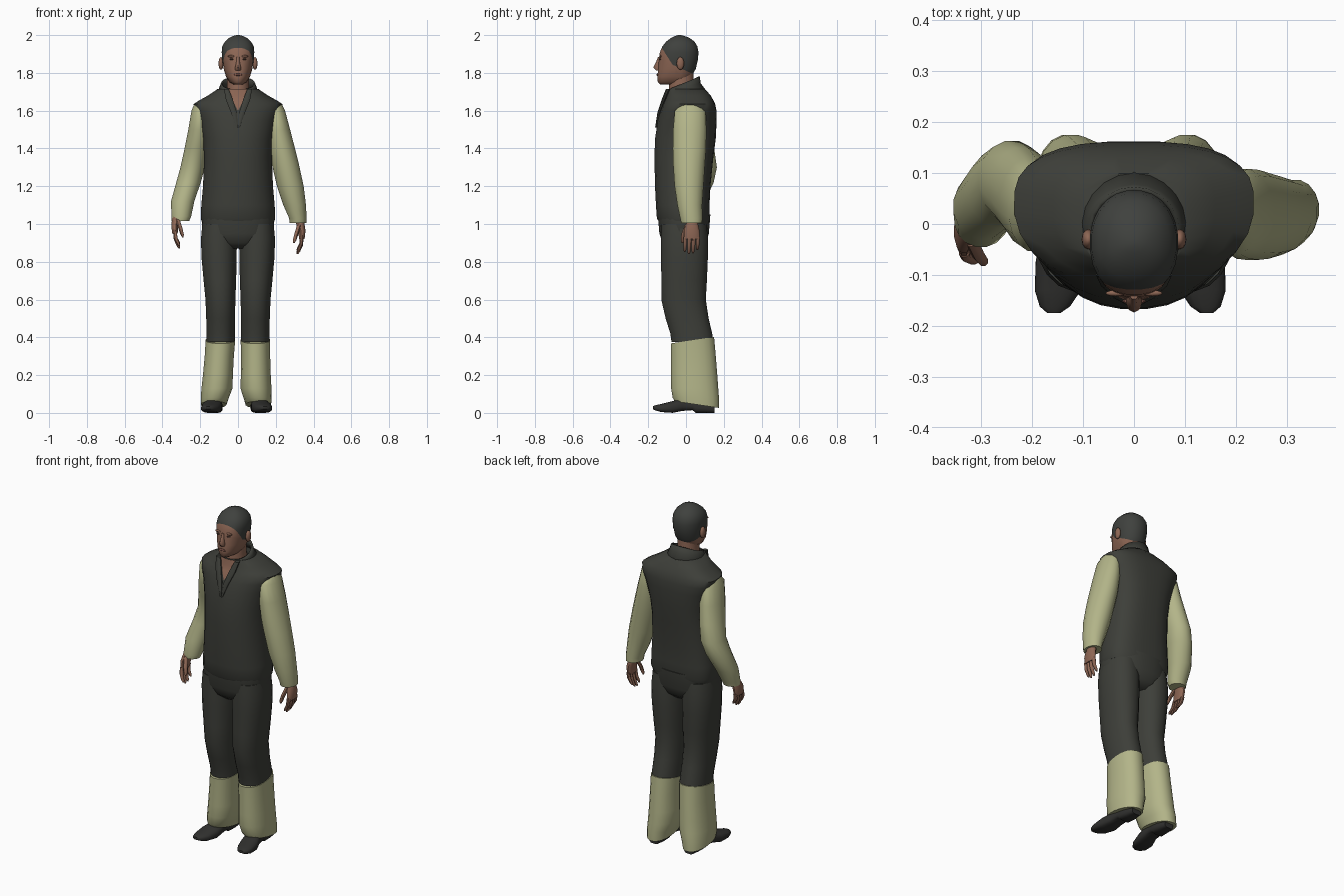
import bpy, bmesh, math
from mathutils import Vector


def material(name, rgb):
    m = bpy.data.materials.new(name)
    m.diffuse_color = (*rgb, 1)
    return m


DARK = material("charcoal cloth", (0.047, 0.049, 0.041))
OLIVE = material("pale olive cloth", (0.45, 0.46, 0.25))
SKIN = material("skin", (0.27, 0.135, 0.09))
HAIR = material("dark hair", (0.05, 0.053, 0.048))
SHOE = material("dark leather", (0.03, 0.03, 0.028))
LIP = material("lip", (0.2, 0.085, 0.065))
EYE = material("eye", (0.07, 0.04, 0.03))


def finish(name, bm, *mats):
    bmesh.ops.recalc_face_normals(bm, faces=bm.faces)
    me = bpy.data.meshes.new(name)
    bm.to_mesh(me)
    bm.free()
    ob = bpy.data.objects.new(name, me)
    bpy.context.collection.objects.link(ob)
    for m in mats:
        me.materials.append(m)
    bpy.ops.object.select_all(action='DESELECT')
    ob.select_set(True)
    bpy.context.view_layer.objects.active = ob
    bpy.ops.object.shade_smooth_by_angle(angle=math.radians(45))
    return ob


def loft_bm(rings, n=20, pf=2.0, pb=2.0, along_y=False):
    """Rings (cx, cy, z, rx, front radius[, back radius]); pf/pb square the front/back half."""
    bm = bmesh.new()
    loops = []
    for r in rings:
        cx, cy, z, rx, rf = r[:5]
        rb = r[5] if len(r) > 5 else rf
        loop = []
        for i in range(n):
            a = 2 * math.pi * (i + 0.5) / n
            c, s = math.cos(a), math.sin(a)
            e = 2 / (pb if s > 0 else pf)
            u = rx * math.copysign(abs(c) ** e, c)
            v = (rb if s > 0 else rf) * math.copysign(abs(s) ** e, s)
            loop.append(bm.verts.new((cx + u, cy, z + v) if along_y else (cx + u, cy + v, z)))
        loops.append(loop)
    for a, b in zip(loops, loops[1:]):
        for i in range(n):
            j = (i + 1) % n
            bm.faces.new((a[i], a[j], b[j], b[i]))
    bm.faces.new(loops[0])
    bm.faces.new(loops[-1])
    return bm


def loft(name, rings, mat, **kw):
    return finish(name, loft_bm(rings, **kw), mat)


def blob(name, loc, size, mat):
    bm = bmesh.new()
    bmesh.ops.create_uvsphere(bm, u_segments=12, v_segments=8, radius=1)
    for v in bm.verts:
        v.co = Vector(loc) + Vector(size) * v.co
    return finish(name, bm, mat)


def cut(bm, faces, point, normal):
    geom = list(faces)
    geom += list({e for f in geom for e in f.edges}) + list({v for f in geom for v in f.verts})
    bmesh.ops.bisect_plane(bm, geom=geom, plane_co=point, plane_no=normal)


# Vest, with a skin-coloured V cut into the chest
bm = loft_bm([(0, y, z, rx, y - f, b - y) for z, rx, y, f, b in (
    (1.00, .188, 0, -.138, .115), (1.03, .198, 0, -.155, .125), (1.10, .195, 0, -.16, .125),
    (1.20, .186, 0, -.165, .13), (1.35, .18, 0, -.168, .145), (1.45, .186, .01, -.165, .158),
    (1.55, .21, .03, -.15, .163), (1.60, .23, .04, -.135, .162), (1.635, .236, .04, -.122, .155),
    (1.655, .205, .04, -.112, .145), (1.68, .16, .03, -.105, .132), (1.715, .108, .01, -.1, .10))],
    n=28, pf=2.2, pb=2.8)
for s in (-1, 1):
    front = [f for f in bm.faces if f.calc_center_median().y < -.05 and f.calc_center_median().z > 1.5]
    cut(bm, front, (0, 0, 1.6), (s, 0, -.53))
for f in bm.faces:
    c = f.calc_center_median()
    f.material_index = int(c.y < -.05 and abs(c.x) < .53 * (c.z - 1.6))
finish("vest", bm, DARK, SKIN)

# Standing collar, open at the front
bm = bmesh.new()
rows = []
for i in range(19):
    t = math.radians(-150 + 300 * i / 18)
    s, c = math.sin(t), math.cos(t)
    rows.append([bm.verts.new(p) for p in ((.116 * s, .115 * c, 1.675 + .02 * c),
                                           (.098 * s, -.01 + .088 * c, 1.725 + .02 * c),
                                           (.09 * s, -.015 + .088 * c, 1.745 + .036 * c))])
for a, b in zip(rows, rows[1:]):
    for k in (0, 1):
        bm.faces.new((a[k], b[k], b[k + 1], a[k + 1]))
collar = finish("collar", bm, DARK)
collar.modifiers.new("thickness", 'SOLIDIFY').thickness = .01
for s in (-1, 1):
    loft("lapel", [(s * .062, -.095, 1.715, .014, .012), (s * .046, -.118, 1.66, .02, .011),
                   (s * .022, -.143, 1.59, .017, .009), (s * .004, -.158, 1.51, .004, .006)], DARK, n=8)

# Hips and legs
loft("trouser_seat", [(0, -.01, 1.05, .188, .14), (0, -.01, .95, .194, .132), (0, -.01, .9, .16, .115),
                      (0, -.01, .87, .08, .08)], DARK, n=24, pf=2.4, pb=2.4)
for s in (-1, 1):
    out = .025 if s < 0 else .004
    loft("trouser_leg", [(s * x, y, z, rx, ry) for x, y, z, rx, ry in (
        (.1, -.01, 1.0, .09, .12), (.101, -.008, .92, .096, .126), (.1, -.008, .82, .094, .125),
        (.096, -.01, .7, .087, .122), (.093, -.013, .6, .08, .119), (.092, .006, .5, .077, .115),
        (.092, .028, .42, .076, .112), (.092, .034, .375, .076, .112))], DARK, pf=2.2, pb=2.2)
    # Pale lower leg, upper edge higher at the back
    bm = loft_bm([(s * (x + out * (.4 - z) / .35), y, z, rx, ry) for x, y, z, rx, ry in (
        (.092, .034, .385, .079, .116), (.092, .039, .3, .078, .12), (.092, .043, .2, .08, .124),
        (.092, .046, .13, .083, .126), (.1, .052, .08, .075, .124), (.104, .058, .045, .068, .118))],
        pf=2.2, pb=2.2)
    for v in bm.verts:
        if v.co.z > .38:
            v.co.z += (v.co.y - .034) * .15
        elif v.co.z < .06:
            v.co.z -= (v.co.y - .05) * .15
    finish("lower_leg", bm, OLIVE)
    # Shoe, lofted from heel to toe
    out *= .7
    loft("shoe", [(s * (x + out), y, (lo + hi) / 2, w, (hi - lo) / 2) for x, y, w, lo, hi in (
        (.105, .15, .03, .0, .05), (.105, .1, .042, .0, .07), (.107, .05, .042, .0, .08),
        (.108, .035, .04, .014, .08), (.112, -.02, .045, .01, .078), (.122, -.07, .054, .0, .063),
        (.132, -.13, .046, .004, .048), (.138, -.162, .03, .013, .041), (.14, -.175, .013, .02, .035))],
        SHOE, n=16, pf=3.5, pb=2.2, along_y=True)

# Sleeves: straight on the right, elbow pushed back on the left
loft("right_sleeve", [(.203, .03, 1.637, .028, .05), (.2, .022, 1.6, .05, .083), (.214, .02, 1.5, .063, .09),
                      (.232, .018, 1.4, .071, .09), (.25, .016, 1.32, .073, .086), (.277, .016, 1.2, .072, .078),
                      (.3, .02, 1.1, .061, .067), (.317, .028, 1.03, .047, .06), (.318, .03, 1.005, .046, .056)],
     OLIVE, n=16)
loft("left_sleeve", [(-.203, .03, 1.637, .028, .05), (-.199, .028, 1.6, .048, .083), (-.205, .042, 1.5, .059, .09),
                     (-.22, .065, 1.4, .064, .086), (-.24, .085, 1.3, .066, .08), (-.262, .07, 1.22, .066, .078),
                     (-.293, .035, 1.12, .063, .066), (-.3, .006, 1.04, .053, .052), (-.305, .002, 1.015, .047, .046)],
     OLIVE, n=16)


# Hands: palm, four fingers and a thumb
def hand(name, s, x, y, z, lean):
    def pt(dx, dy, dz, rx, ry):
        return (s * (x + dx), y + dy + lean * dz, z + dz, rx, ry)
    loft(name + "_palm", [pt(-.005, 0, .04, .024, .027), pt(.003, 0, 0, .023, .032), pt(.012, 0, -.04, .02, .043),
                          pt(.012, .002, -.085, .015, .042)], SKIN, n=12)
    for i, length in enumerate((.072, .085, .08, .062)):
        dy = -.031 + .022 * i
        loft(name + "_finger", [pt(.012, dy, -.075, .011, .011), pt(.008, dy, -.08 - length * .45, .0105, .0105),
                                pt(-.006, dy, -.08 - length * .85, .009, .009),
                                pt(-.012, dy, -.08 - length, .004, .004)], SKIN, n=8)
    loft(name + "_thumb", [pt(-.002, -.025, -.01, .012, .013), pt(-.016, -.042, -.055, .012, .012),
                           pt(-.026, -.046, -.09, .01, .01), pt(-.03, -.046, -.106, .004, .004)], SKIN, n=8)


hand("right_hand", 1, .326, .032, 1.005, .05)
hand("left_hand", -1, .322, -.005, 1.035, .25)

# Neck and head; the hair edge is cut by two planes
loft("neck", [(0, -.01, 1.6, .075, .085), (0, -.02, 1.68, .062, .07), (0, -.025, 1.74, .058, .065),
              (0, -.02, 1.82, .058, .06)], SKIN)
bm = loft_bm([(0, -.035, z, rx, -.035 - f, b + .035) for z, rx, f, b in (
    (1.738, .025, -.135, -.02), (1.75, .045, -.15, 0), (1.78, .064, -.153, .028), (1.82, .076, -.148, .052),
    (1.87, .084, -.144, .064), (1.91, .087, -.139, .067), (1.94, .084, -.126, .061), (1.965, .07, -.106, .046),
    (1.985, .048, -.08, .02), (1.996, .025, -.056, -.01), (2.0, .008, -.042, -.028))], n=24, pf=2.3, pb=2.1)
cut(bm, bm.faces, (0, -.13, 1.935), (0, 1.55, 1))
cut(bm, bm.faces, (0, -.075, 1.845), (0, .45, 1))
for f in bm.faces:
    c = f.calc_center_median()
    f.material_index = int(c.z > 1.935 - 1.55 * (c.y + .13) and c.z > 1.845 - .45 * (c.y + .075))
finish("head", bm, SKIN, HAIR)

# Face details
loft("nose", [(0, -.14, 1.885, .008, .008), (0, -.145, 1.855, .01, .015), (0, -.147, 1.828, .017, .027),
              (0, -.145, 1.813, .015, .014)], SKIN, n=10)
blob("lips", (0, -.152, 1.79), (.024, .005, .006), LIP)
for s in (-1, 1):
    blob("ear", (s * .09, -.03, 1.85), (.013, .02, .034), SKIN)
    blob("eye", (s * .034, -.137, 1.872), (.012, .005, .004), EYE)
    blob("brow", (s * .036, -.136, 1.888), (.02, .006, .006), SKIN)
